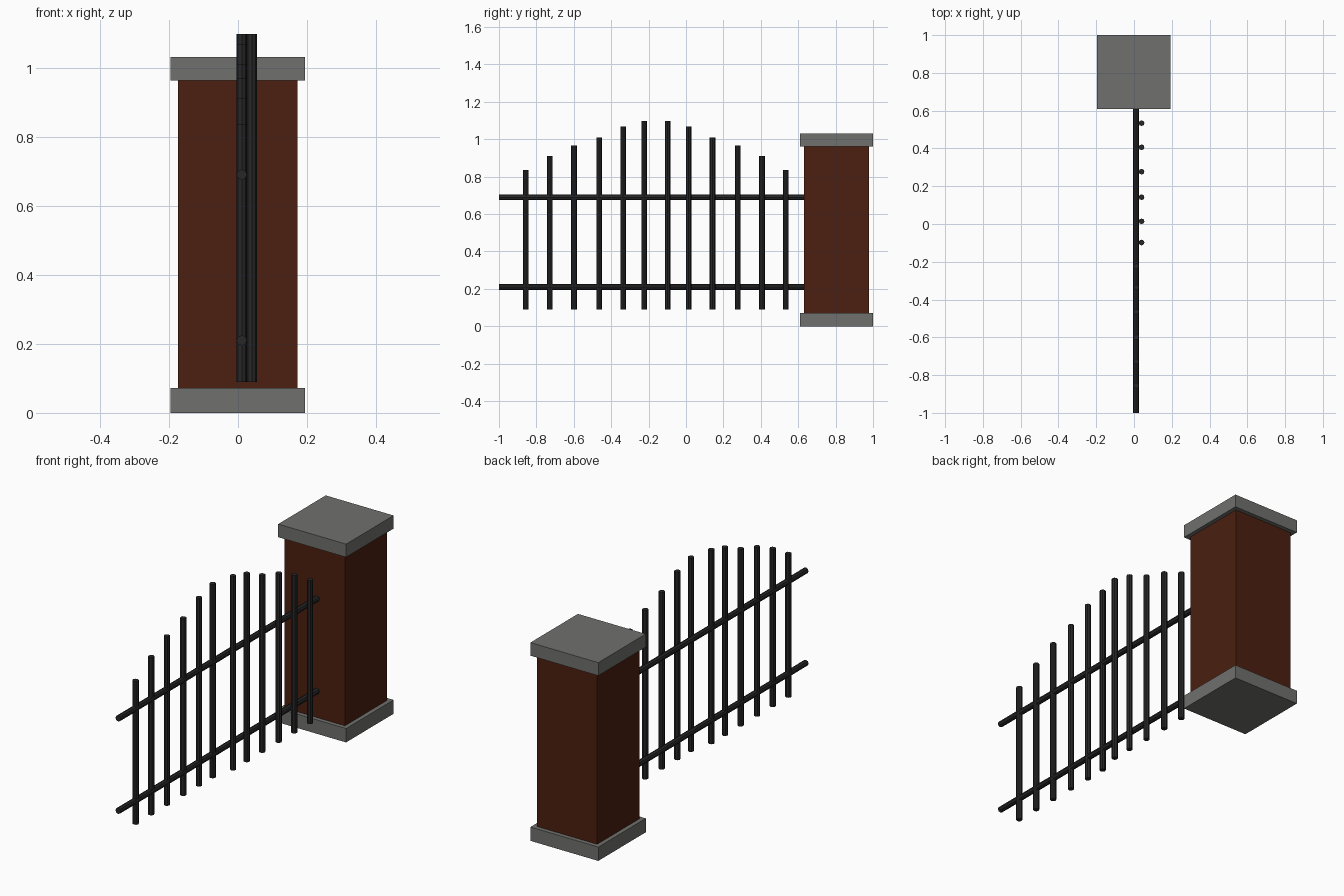
import bpy
import math

if "Cube" in bpy.data.objects:
    bpy.data.objects.remove(bpy.data.objects["Cube"])


def material(name, rgb):
    m = bpy.data.materials.new(name)
    m.diffuse_color = (*rgb, 1)
    m.use_nodes = True
    m.node_tree.nodes["Principled BSDF"].inputs["Base Color"].default_value = m.diffuse_color
    return m


BRICK = material("brick", (0.07, 0.014, 0.005))
IRON = material("iron", (0.02, 0.02, 0.02))
STONE = material("stone", (0.16, 0.16, 0.155))


def box(name, lo, hi, mat):
    bpy.ops.mesh.primitive_cube_add(size=1, location=[(a + b) / 2 for a, b in zip(lo, hi)])
    o = bpy.context.object
    o.name = name
    o.scale = [b - a for a, b in zip(lo, hi)]
    bpy.ops.object.transform_apply(location=False, rotation=False, scale=True)
    o.data.materials.append(mat)


def bar(name, center, length, along_y=False):
    bpy.ops.mesh.primitive_cylinder_add(vertices=8, radius=0.0152, depth=length, location=center,
                                        rotation=(math.pi / 2 if along_y else 0, 0, 0))
    o = bpy.context.object
    o.name = name
    o.data.materials.append(IRON)


# Pillar: base slab, brick shaft, cap slab
box("pillar_base", (-0.196, 0.61, 0), (0.194, 1.0, 0.072), STONE)
box("pillar_shaft", (-0.174, 0.632, 0.072), (0.172, 0.978, 0.962), BRICK)
box("pillar_cap", (-0.196, 0.61, 0.962), (0.194, 1.0, 1.03), STONE)

# Horizontal rails running into the pillar
RAIL_X, Y0, Y1 = 0.011, -1.0, 0.634
for name, z in (("lower_rail", 0.21), ("upper_rail", 0.69)):
    bar(name, (RAIL_X, (Y0 + Y1) / 2, z), Y1 - Y0, along_y=True)

# Pickets: two mirrored runs of six rising to the middle, one run set forward
MID, BOTTOM = -0.161, 0.09
OFFSETS = (0.695, 0.567, 0.438, 0.303, 0.175, 0.063)
TOPS = (0.835, 0.91, 0.968, 1.01, 1.067, 1.097)
for side, x in ((-1, 0.011), (1, 0.040)):
    for i, (d, top) in enumerate(zip(OFFSETS, TOPS)):
        label = "left" if side < 0 else "right"
        bar(f"picket_{label}_{i + 1}", (x, MID + side * d, (BOTTOM + top) / 2), top - BOTTOM)
